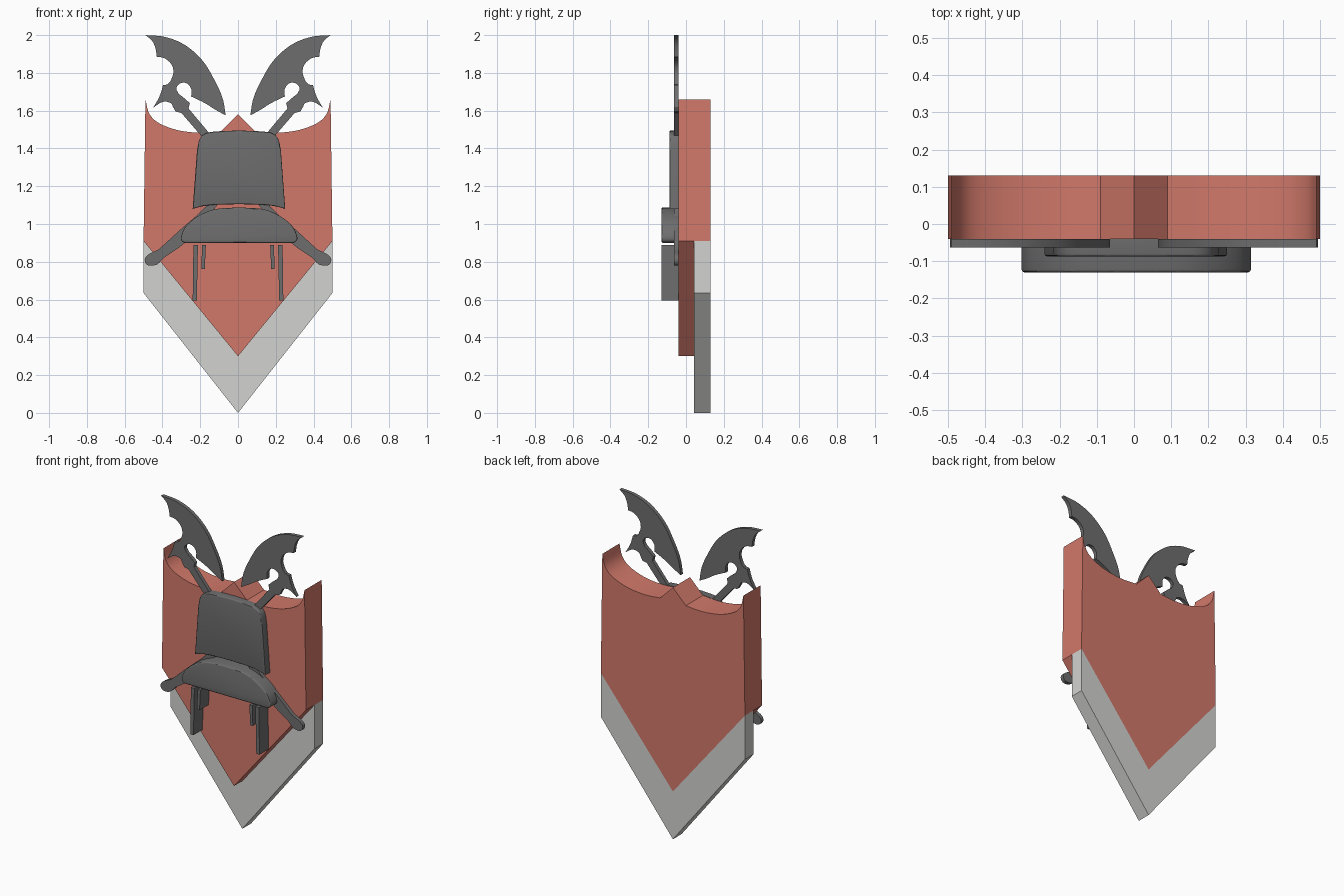
import bpy, bmesh, math
from mathutils import Vector

cube = bpy.data.objects.get("Cube")
if cube:
    bpy.data.objects.remove(cube, do_unlink=True)


def material(name, colour):
    mat = bpy.data.materials.new(name)
    mat.use_nodes = True
    mat.diffuse_color = (*colour, 1)
    mat.node_tree.nodes["Principled BSDF"].inputs["Base Color"].default_value = (*colour, 1)
    return mat


RED = material("brick red", (0.64, 0.19, 0.145))
WHITE = material("off white", (0.65, 0.65, 0.63))
GREY = material("dark grey", (0.155, 0.155, 0.155))
WALL = -0.04      # front plane of the shield, on which everything is mounted


def curve(points, steps=5):
    """Smooth open curve through the points."""
    p = [Vector(q) for q in points]
    p = [2 * p[0] - p[1]] + p + [2 * p[-1] - p[-2]]
    out = []
    for a, b, c, d in zip(p, p[1:], p[2:], p[3:]):
        for i in range(steps):
            t = i / steps
            out.append(0.5 * (2 * b + (c - a) * t + (2 * a - 5 * b + 4 * c - d) * t ** 2
                              + (3 * b - a - 3 * c + d) * t ** 3))
    return [tuple(v) for v in out] + [tuple(points[-1])]


def mirrored(half, centre=0.0):
    """Close a right-hand half outline that starts and ends on the axis."""
    right = [(centre + x, z) for x, z in half]
    left = [(centre - x, z) for x, z in reversed(half) if x > 0.0001]
    return right + left


def plate(name, outline, front, back, mat, bevel=0.0):
    """Extrude an x-z outline from front to back, optionally rounding the front rim."""
    bm = bmesh.new()
    face = bm.faces.new([bm.verts.new((x, front, z)) for x, z in outline])
    rim = list(face.edges)
    ext = bmesh.ops.extrude_face_region(bm, geom=[face], use_keep_orig=True)
    for v in ext["geom"]:
        if isinstance(v, bmesh.types.BMVert):
            v.co.y = back
    bmesh.ops.recalc_face_normals(bm, faces=bm.faces)
    if bevel:
        bmesh.ops.bevel(bm, geom=rim, offset=bevel, segments=3, profile=0.5, affect='EDGES')
    mesh = bpy.data.meshes.new(name)
    bm.to_mesh(mesh)
    bm.free()
    mesh.materials.append(mat)
    obj = bpy.data.objects.new(name, mesh)
    bpy.context.collection.objects.link(obj)
    bpy.ops.object.select_all(action='DESELECT')
    obj.select_set(True)
    bpy.context.view_layer.objects.active = obj
    bpy.ops.object.shade_smooth_by_angle(angle=math.radians(30))
    return obj


# Shield: scooped top with a centre peak, pointed bottom
scoop = curve([(0.09, 1.49), (0.2, 1.483), (0.32, 1.497), (0.42, 1.535), (0.47, 1.585), (0.49, 1.66)])
plate("shield_body", mirrored([(0, 1.58)] + scoop + [(0.5, 0.91), (0, 0.3)]), WALL, 0.13, RED)

# Chevron border behind the lower point
plate("shield_border", mirrored([(0, 0.3), (0.5, 0.91), (0.5, 0.635), (0, 0)]), 0.043, 0.13, WHITE)

# Chair back
side = curve([(0, 1.495), (0.12, 1.49), (0.175, 1.48), (0.208, 1.45), (0.222, 1.39)], 4)
hem = curve([(0.245, 1.08), (0.2, 1.092), (0.13, 1.102), (0, 1.105)], 3)
plate("chair_back", mirrored(side + hem, 0.005), -0.087, WALL, GREY, 0.006)

# Chair seat
cushion = curve([(0, 1.088), (0.13, 1.078), (0.22, 1.04), (0.28, 0.99), (0.304, 0.945),
                 (0.307, 0.915), (0.29, 0.9)], 4)
plate("chair_seat", mirrored(cushion + [(0, 0.9)], 0.006), -0.13, WALL, GREY, 0.008)

# Chair legs
for label, s in (("right", -1), ("left", 1)):
    for part, x, width, foot in (("front", 0.224, 0.024, 0.595), ("back", 0.18, 0.02, 0.763)):
        w = width / 2
        leg = [(x - w, 0.89), (x + w, 0.89), (x + w + 0.004, foot), (x - w + 0.006, foot)]
        plate(f"{part}_leg_{label}", [(s * a, z) for a, z in leg], -0.13, WALL, GREY)

# Crossed axes: head traced clockwise from the upper tip, handle down to the far side
edge = curve([(-0.49, 2.0), (-0.385, 1.99), (-0.28, 1.947), (-0.185, 1.862),
              (-0.116, 1.745), (-0.08, 1.66), (-0.065, 1.575)])
belly = curve([(-0.065, 1.575), (-0.12, 1.605), (-0.175, 1.64), (-0.248, 1.675)], 3)
notch = curve([(-0.248, 1.675), (-0.247, 1.715), (-0.272, 1.745), (-0.305, 1.745),
               (-0.327, 1.72), (-0.315, 1.69)], 3)
collar = [(-0.283, 1.665), (-0.255, 1.64), (-0.262, 1.612)]
grip_top = curve([(-0.15, 1.478), (0.02, 1.275), (0.17, 1.092), (0.3, 0.975), (0.42, 0.865)], 3)
knob = curve([(0.42, 0.865), (0.475, 0.838), (0.494, 0.81), (0.478, 0.782),
              (0.43, 0.785), (0.392, 0.822)], 3)
grip_low = curve([(0.392, 0.822), (0.27, 0.91), (0.13, 1.075), (-0.018, 1.255), (-0.185, 1.455)], 3)
spike = [(-0.3, 1.588), (-0.33, 1.595), (-0.345, 1.622)] + curve(
    [(-0.352, 1.638), (-0.38, 1.648), (-0.41, 1.642), (-0.45, 1.615)], 3)
prong = curve([(-0.45, 1.615), (-0.42, 1.665), (-0.405, 1.705)], 2) + [(-0.397, 1.735), (-0.375, 1.738)]
hook = curve([(-0.358, 1.755), (-0.342, 1.8), (-0.352, 1.845), (-0.39, 1.878), (-0.43, 1.885)], 3)
horn = curve([(-0.43, 1.885), (-0.437, 1.93), (-0.455, 1.97), (-0.49, 2.0)], 3)

axe = []
for section in (edge, belly, notch, collar, grip_top, knob, grip_low, spike, prong, hook, horn):
    for p in section:
        if not axe or (Vector(p) - Vector(axe[-1])).length > 0.001:
            axe.append(p)
axe.pop()
for label, s in (("right", 1), ("left", -1)):
    plate(f"axe_{label}", [(s * x, z) for x, z in axe], -0.063, WALL, GREY)
